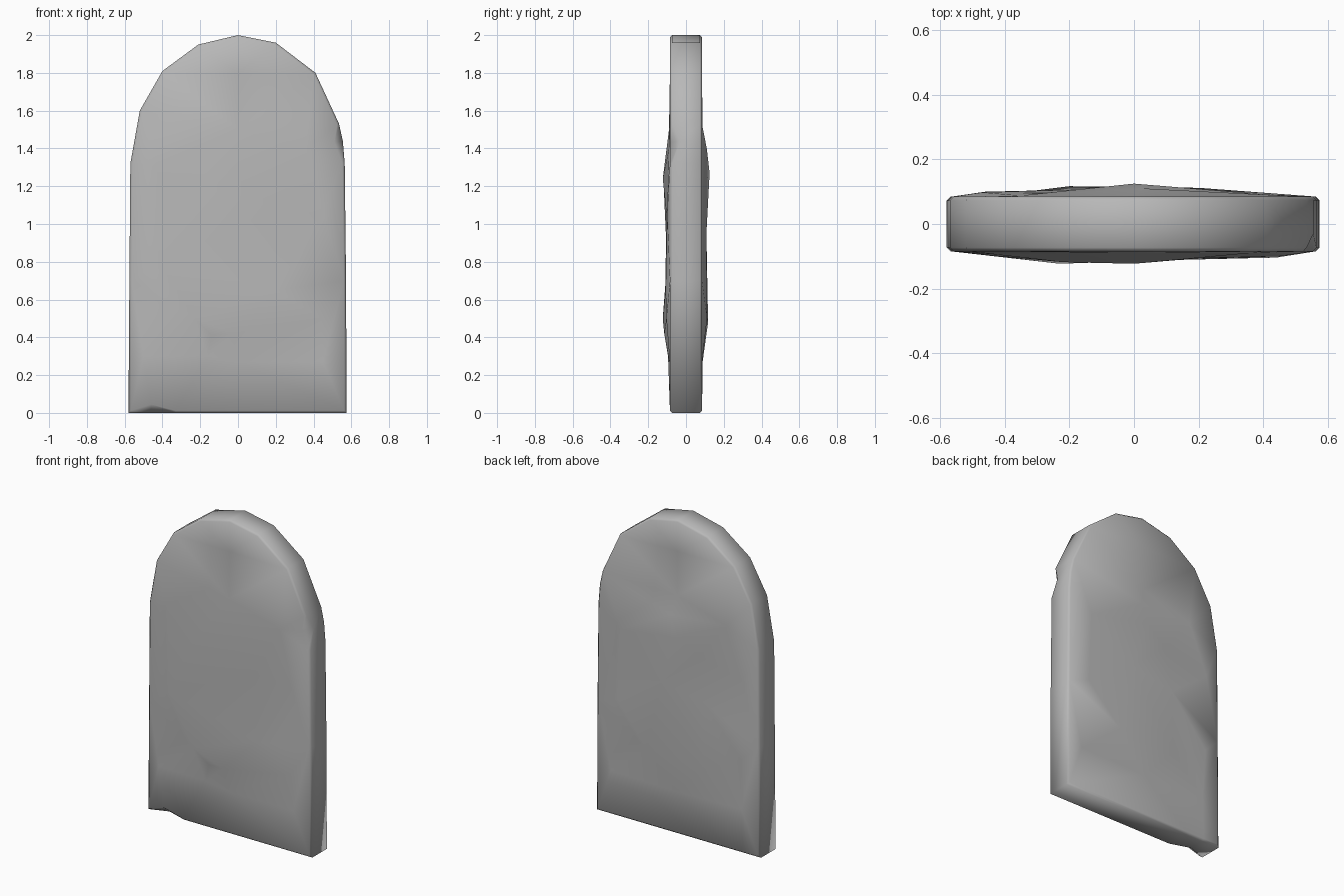
import bpy
import bmesh
from mathutils import Vector
from mathutils.geometry import delaunay_2d_cdt

if "Cube" in bpy.data.objects:
    bpy.data.objects.remove(bpy.data.objects["Cube"], do_unlink=True)

# Arched outline (x, z), counter-clockwise from the bottom corner
OUTLINE = [Vector(p) for p in [
    (-.58, 0), (-.46, 0), (-.33, 0), (.575, 0), (.572, .7), (.565, 1.32),
    (.555, 1.44), (.535, 1.53), (.41, 1.8), (.2, 1.96), (0, 2), (-.21, 1.95),
    (-.4, 1.81), (-.52, 1.6), (-.57, 1.32), (-.575, .7)]]
# Chipped places on the front rim: outline index -> inset
CHIPS = {1: .045, 6: .045}
HALF, BEVEL = .085, .012

# Worn surface points (x, z, depth) on each face
FRONT = [(-.5, .3, .086), (0, .27, .088), (.45, .27, .086),
         (-.23, .5, .123), (-.14, .41, .095), (-.03, .42, .115), (-.16, .3, .095),
         (.44, .5, .104), (.2, .65, .108), (-.42, .8, .1), (.45, 1.05, .1),
         (-.22, 1.2, .118), (0, 1.24, .123), (.2, 1.08, .106),
         (-.43, 1.3, .094), (.36, 1.4, .09), (0, 1.5, .09), (0, 1.8, .085)]
BACK = [(-.45, .28, .086), (0, .27, .088), (.47, .28, .086),
        (-.46, .6, .1), (-.36, .55, .088), (-.2, .48, .117), (.2, .5, .112),
        (.42, .75, .092), (-.2, .9, .106), (.1, .95, .108), (-.47, 1.1, .098),
        (-.16, 1.18, .093), (0, 1.27, .125), (.03, 1.4, .11),
        (.4, 1.2, .092), (-.35, 1.42, .088), (0, 1.52, .086), (0, 1.8, .085)]


def inset(i, amount):
    """Outline point moved inward along its mitred corner."""
    prev, here, after = OUTLINE[i - 1], OUTLINE[i], OUTLINE[(i + 1) % len(OUTLINE)]
    a, b = (here - prev).normalized(), (after - here).normalized()
    na, nb = Vector((-a.y, a.x)), Vector((-b.y, b.x))
    return here + (na + nb) * amount / (1 + na.dot(nb))


bm = bmesh.new()
n = len(OUTLINE)


def ring(points, depths):
    return [bm.verts.new((p.x, y, p.y)) for p, y in zip(points, depths)]


# Rim: bevelled edge and side wall
front_pts = [inset(i, CHIPS.get(i, BEVEL)) for i in range(n)]
back_pts = [inset(i, BEVEL) for i in range(n)]
rings = [ring(front_pts, [-HALF] * n),
         ring(OUTLINE, [-.03 if i in CHIPS else BEVEL - HALF for i in range(n)]),
         ring(OUTLINE, [HALF - BEVEL] * n),
         ring(back_pts, [HALF] * n)]
for r, s in zip(rings, rings[1:]):
    for i in range(n):
        j = (i + 1) % n
        bm.faces.new((r[i], r[j], s[j], s[i]))


# Worn faces, triangulated between the rim and the surface points
def worn_face(rim, pts, surface, side):
    flat = pts + [Vector(p[:2]) for p in surface]
    edges = [(i, (i + 1) % n) for i in range(n)]
    coords, _, tris, _, _, _ = delaunay_2d_cdt(flat, edges, [], 1, 1e-6)
    verts = rim + [bm.verts.new((x, side * d, z)) for x, z, d in surface]
    for t in tris:
        bm.faces.new([verts[k] for k in t])


worn_face(rings[0], front_pts, FRONT, -1)
worn_face(rings[3], back_pts, BACK, 1)
bmesh.ops.recalc_face_normals(bm, faces=bm.faces)
for f in bm.faces:
    f.smooth = True

mesh = bpy.data.meshes.new("stone_slab")
bm.to_mesh(mesh)
bm.free()
slab = bpy.data.objects.new("stone_slab", mesh)
bpy.context.collection.objects.link(slab)

# Stone colour
stone = bpy.data.materials.new("grey_stone")
stone.use_nodes = True
stone.diffuse_color = (.48, .48, .48, 1)
shader = stone.node_tree.nodes["Principled BSDF"]
shader.inputs["Base Color"].default_value = (.48, .48, .48, 1)
shader.inputs["Roughness"].default_value = .9
mesh.materials.append(stone)
